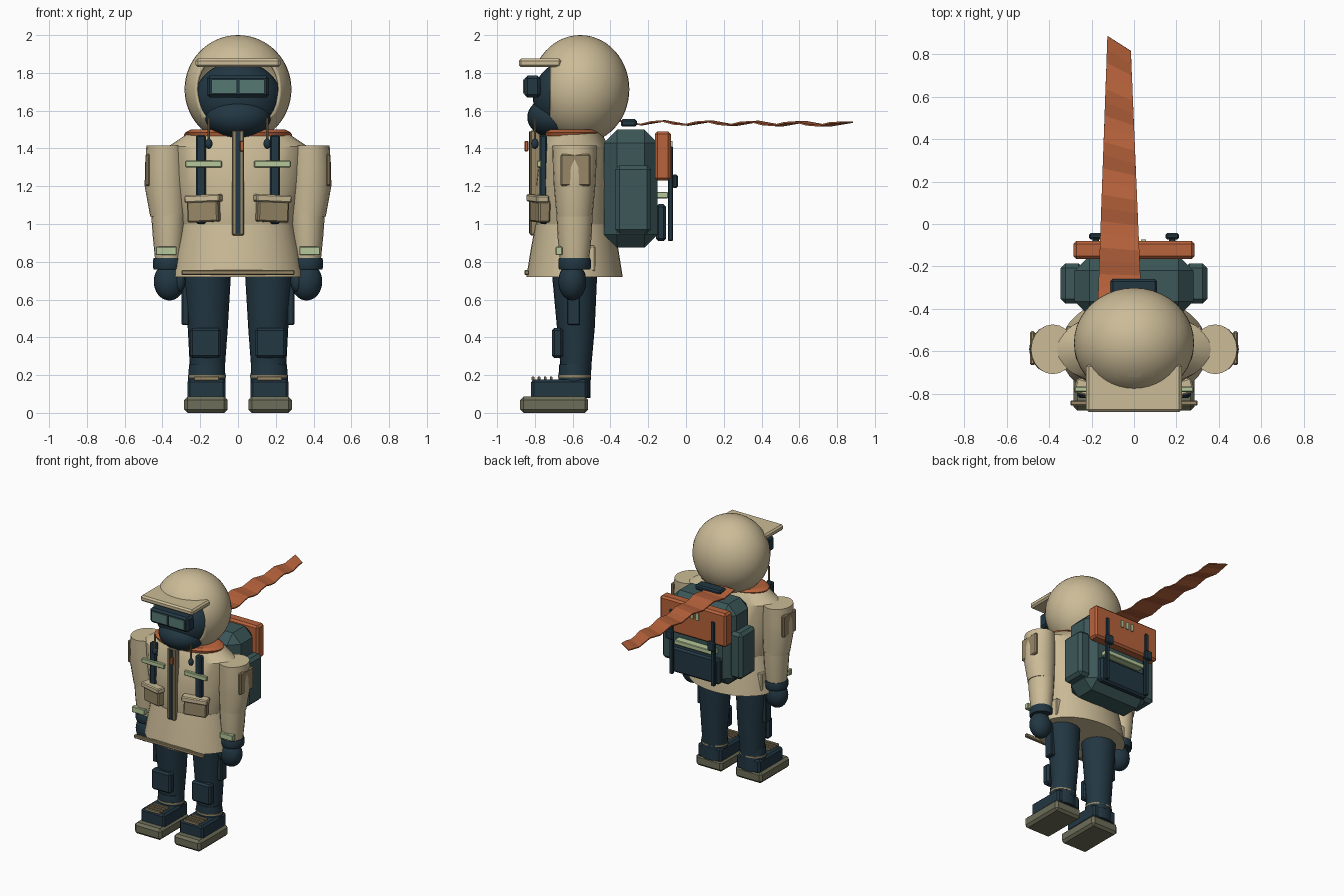
import bpy, bmesh, math
from mathutils import Matrix, Vector

if "Cube" in bpy.data.objects:
    bpy.data.objects.remove(bpy.data.objects["Cube"])


def material(name, rgb):
    m = bpy.data.materials.new(name)
    m.diffuse_color = (*rgb, 1)
    m.use_nodes = True
    m.node_tree.nodes["Principled BSDF"].inputs["Base Color"].default_value = m.diffuse_color
    return m


TAN = material("tan_cloth", (.60, .50, .31))
TRIM = material("dark_tan_trim", (.31, .245, .135))
NAVY = material("dark_navy", (.016, .038, .055))
TEAL = material("pack_teal", (.045, .095, .098))
ORANGE = material("orange", (.48, .125, .045))
PALE = material("pale_green", (.47, .58, .32))
SOLE = material("sole_grey_green", (.155, .155, .10))
GLASS = material("lens_glass", (.09, .19, .17))


def finish(name, bm, mat):
    bmesh.ops.recalc_face_normals(bm, faces=bm.faces)
    me = bpy.data.meshes.new(name)
    bm.to_mesh(me)
    bm.free()
    me.materials.append(mat)
    ob = bpy.data.objects.new(name, me)
    bpy.context.collection.objects.link(ob)
    return ob


def box(name, x, y, z, mat, bevel=0.0, turn=0.0, roll=0.0):
    """Box from (min, max) ranges, optionally chamfered and rotated about its centre."""
    bm = bmesh.new()
    bmesh.ops.create_cube(bm, size=1)
    size = Vector((abs(x[1] - x[0]), y[1] - y[0], z[1] - z[0]))
    bmesh.ops.scale(bm, vec=size, verts=bm.verts)
    if bevel:
        bmesh.ops.bevel(bm, geom=bm.edges[:], offset=bevel, segments=1, affect='EDGES')
    centre = Vector((sum(x) / 2, sum(y) / 2, sum(z) / 2))
    bm.transform(Matrix.Translation(centre) @ Matrix.Rotation(turn, 4, 'Z')
                 @ Matrix.Rotation(roll, 4, 'Y'))
    return finish(name, bm, mat)


def ball(name, c, r, mat, u=32, v=20):
    bm = bmesh.new()
    bmesh.ops.create_uvsphere(bm, u_segments=u, v_segments=v, radius=1)
    bm.transform(Matrix.Translation(c) @ Matrix.Diagonal((*r, 1)))
    return finish(name, bm, mat)


def loft(name, rings, mat, n=28):
    """Capped stack of ellipses: (z, centre x, centre y, radius x, radius y)."""
    bm = bmesh.new()
    loops = []
    for z, cx, cy, rx, ry in rings:
        loops.append([bm.verts.new((cx + rx * math.cos(a), cy + ry * math.sin(a), z))
                      for a in (2 * math.pi * i / n for i in range(n))])
    for a, b in zip(loops, loops[1:]):
        for i in range(n):
            j = (i + 1) % n
            bm.faces.new((a[i], a[j], b[j], b[i]))
    bm.faces.new(loops[0])
    bm.faces.new(loops[-1])
    return finish(name, bm, mat)


# Hood with a cut face opening
bm = bmesh.new()
bmesh.ops.create_uvsphere(bm, u_segments=40, v_segments=28, radius=1)
bm.transform(Matrix.Translation((0, -.56, 1.713)) @ Matrix.Diagonal((.283, .26, .287, 1)))
for co, no in (((0, -.72, 0), (0, 1, 0)), ((0, 0, 1.85), (0, 0, 1))):
    bmesh.ops.bisect_plane(bm, geom=bm.verts[:] + bm.edges[:] + bm.faces[:],
                           plane_co=co, plane_no=no)
opening = [f for f in bm.faces
           if f.calc_center_median().y < -.72 and f.calc_center_median().z < 1.85]
bmesh.ops.delete(bm, geom=opening, context='FACES')
hood = finish("hood", bm, TAN)
shell = hood.modifiers.new("thickness", 'SOLIDIFY')
shell.thickness = .015
shell.offset = -1
box("hood_brim", (-.225, .225), (-.885, -.66), (1.83, 1.875), TAN, .012)

# Face, mask and goggles
ball("face", (0, -.635, 1.665), (.23, .175, .195), NAVY)
ball("face_mask", (0, -.685, 1.565), (.175, .155, .115), NAVY)
box("goggle_frame", (-.165, .165), (-.855, -.77), (1.67, 1.785), NAVY, .015)
for s in (-1, 1):
    box("goggle_lens", (s * .006, s * .14), (-.863, -.85), (1.69, 1.765), GLASS)

# Jacket body, skirt and neck scarf
Y = -.59
loft("jacket_body", [(.98, 0, Y, .29, .2), (1.0, 0, Y, .295, .205), (1.2, 0, Y, .335, .205),
                     (1.41, 0, Y, .37, .18), (1.49, 0, Y, .25, .14)], TAN)
loft("jacket_skirt", [(.72, 0, Y, .35, .255), (.86, 0, Y, .325, .233),
                      (1.0, 0, Y, .295, .207)], TAN, 36)
loft("neck_scarf", [(1.465, 0, -.6, .27, .15), (1.485, 0, -.6, .28, .155),
                    (1.5, 0, -.6, .25, .14)], ORANGE)
box("hem_band", (-.3, .3), (-.855, -.83), (.73, .757), TRIM, .005)
box("zip_placket", (-.033, .033), (-.825, -.77), (.94, 1.495), TRIM, .006)
box("zip_line", (-.012, .012), (-.832, -.82), (.95, 1.49), NAVY)
box("zip_pull", (.01, .032), (-.855, -.835), (1.385, 1.44), ORANGE, .004)

for s in (-1, 1):
    # Chest webbing, reflective tabs, pockets and hood cords
    box("chest_strap", (s * .17, s * .222), (-.775, -.735), (1.0, 1.47), NAVY, .008)
    box("chest_reflector", (s * .085, s * .28), (-.79, -.765), (1.3, 1.335), PALE, .004)
    box("chest_pocket", (s * .095, s * .265), (-.805, -.74), (1.01, 1.13), TRIM, .008,
        s * .3, s * .04)
    box("pocket_flap", (s * .085, s * .28), (-.82, -.75), (1.115, 1.155), TAN, .007,
        s * .3, s * .04)
    loft("hood_cord", [(1.43, s * .155, -.8, .006, .006), (1.56, s * .155, -.8, .006, .006)],
         TRIM, 8)
    ball("cord_bead", (s * .155, -.8, 1.425), (.02, .02, .028), NAVY, 12, 8)

    # Sleeves, gloves and arm details
    loft("upper_sleeve", [(1.04, s * .37, Y, .095, .095), (1.2, s * .382, Y, .112, .11),
                          (1.3, s * .383, Y, .11, .115), (1.415, s * .382, Y, .103, .117)],
         TAN, 20)
    loft("lower_sleeve", [(.81, s * .367, Y, .072, .077), (.93, s * .367, Y, .084, .09),
                          (1.05, s * .368, Y, .092, .096)], TAN, 20)
    loft("glove_cuff", [(.76, s * .367, Y, .079, .082), (.77, s * .367, Y, .083, .086),
                        (.81, s * .367, Y, .083, .086), (.82, s * .367, Y, .079, .082)],
         NAVY, 20)
    ball("glove", (s * .363, -.602, .695), (.083, .074, .1), NAVY, 24, 16)
    ball("thumb", (s * .31, -.635, .7), (.032, .035, .06), NAVY, 16, 10)
    box("wrist_reflector", (s * .325, s * .435), (-.69, -.655), (.835, .88), PALE, .004)
    box("arm_pocket", (s * .465, s * .49), (-.665, -.505), (1.2, 1.37), TRIM, .008)
    box("skirt_pocket", (s * .27, s * .318), (-.54, -.48), (.75, .885), TAN, .006)

    # Trousers with knee pads and thigh pouches
    loft("trouser_leg", [(.16, s * .16, -.585, .088, .08), (.26, s * .162, -.583, .094, .083),
                         (.45, s * .16, -.583, .106, .1), (.74, s * .165, -.59, .128, .12)],
         NAVY, 24)
    box("knee_pad", (s * .09, s * .255), (-.71, -.65), (.29, .45), NAVY, .014)
    box("thigh_pouch", (s * .26, s * .298), (-.63, -.56), (.465, .72), NAVY, .006)

    # Boots
    loft("boot_cuff", [(.08, s * .165, -.59, .1, .085), (.18, s * .165, -.59, .1, .085),
                       (.255, s * .165, -.59, .094, .082)], NAVY, 20)
    loft("boot_trim", [(.188, s * .165, -.59, .101, .087), (.2, s * .165, -.59, .101, .087)],
         TRIM, 20)
    box("boot_foot", (s * .065, s * .268), (-.82, -.52), (.07, .178), NAVY, .014)
    box("boot_sole", (s * .055, s * .285), (-.878, -.518), (0, .087), SOLE, .018)
    for i in range(4):
        y = -.81 + i * .032
        box("boot_lace", (s * .1, s * .232), (y - .007, y + .007), (.172, .193), TRIM, .003)

    # Pack side pouches, straps and buckles
    box("pack_side_pouch", (s * .24, s * .345), (-.375, -.185), (.95, 1.31), TEAL, .022)
    box("pack_strap", (s * .165, s * .195), (-.095, -.068), (.91, 1.41), NAVY, .005)
    box("strap_buckle", (s * .148, s * .212), (-.072, -.043), (1.19, 1.262), NAVY, .008)

# Backpack
box("pack_body", (-.28, .28), (-.435, -.15), (.875, 1.5), TEAL, .07)
box("pack_roll", (-.285, .285), (-.165, -.08), (1.23, 1.49), ORANGE, .014)
box("pack_lower_pocket", (-.21, .21), (-.16, -.105), (.91, 1.105), NAVY, .014)
box("pack_reflector", (-.17, .17), (-.16, -.095), (1.135, 1.17), PALE, .004)
for i in (-1, 0, 1):
    box("roll_mark", (i * .045 - .012, i * .045 + .012), (-.082, -.072), (1.385, 1.44), PALE)
box("scarf_clip", (-.11, .108), (-.345, -.26), (1.515, 1.555), NAVY, .01)

# Trailing scarf tail: folded ribbon with a slanted end
bm = bmesh.new()
rows = []
steps = 20
for i in range(steps + 1):
    t = i / steps
    left = (-.17 + .045 * t, -.36 + 1.245 * t)
    right = (.035 - .05 * t, -.36 + 1.175 * t)
    z = 1.537 - .008 * t
    wave = .011 * math.cos(i * math.pi / 2)
    rows.append((bm.verts.new((*left, z + wave)),
                 bm.verts.new((*right, z + .011 * math.cos(i * math.pi / 2 + .5)))))
for a, b in zip(rows, rows[1:]):
    bm.faces.new((a[0], a[1], b[1], b[0]))
tail = finish("scarf_tail", bm, ORANGE)
cloth = tail.modifiers.new("thickness", 'SOLIDIFY')
cloth.thickness = .008
cloth.offset = 0

# Smooth round parts, keep chamfers and folds crisp
for ob in bpy.context.scene.objects:
    ob.select_set(ob is not tail and ob.name != tail.name)
bpy.context.view_layer.objects.active = hood
bpy.ops.object.shade_smooth_by_angle(angle=math.radians(30))
